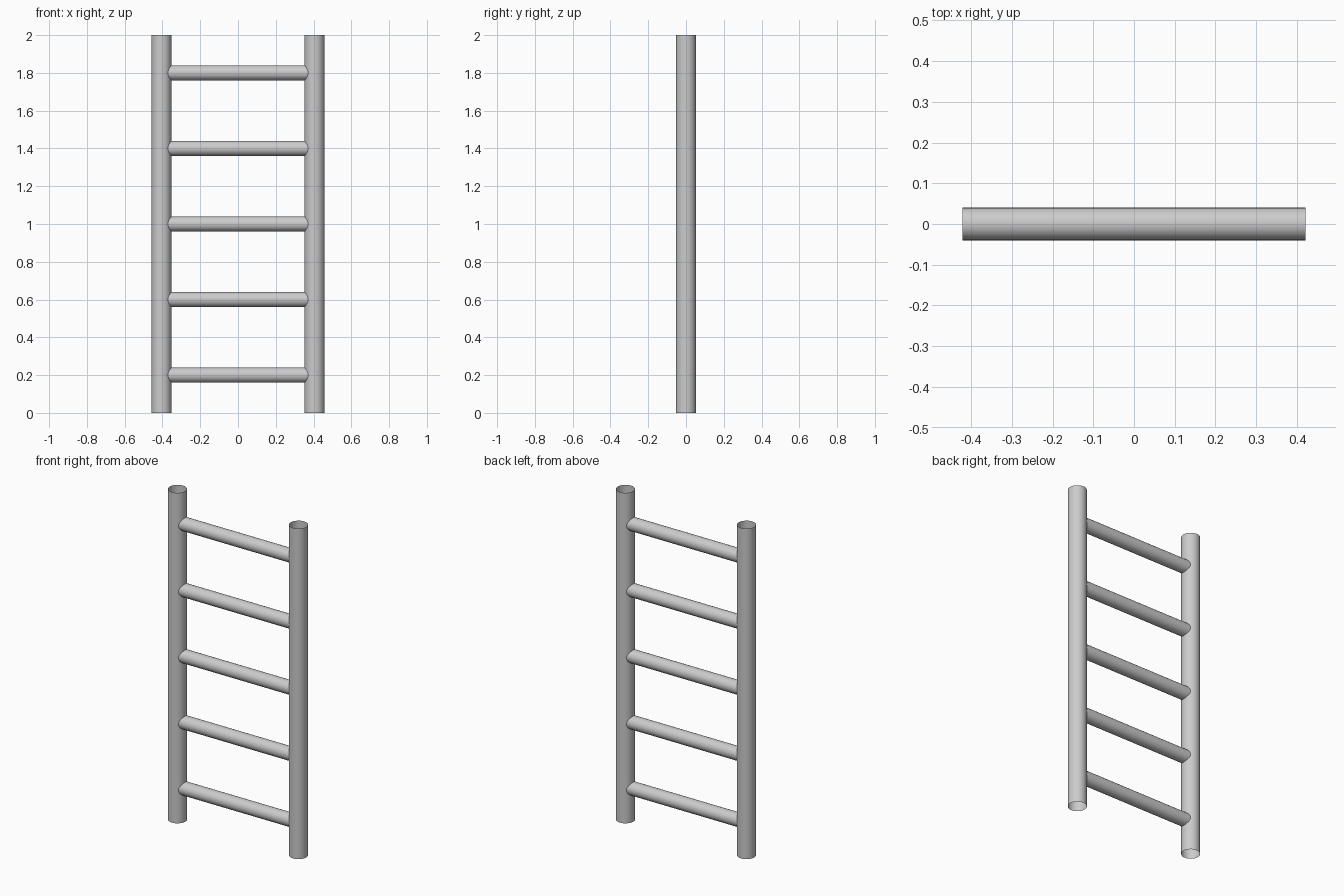
import bpy
from math import pi, radians

if "Cube" in bpy.data.objects:
    bpy.data.objects.remove(bpy.data.objects["Cube"])


def tube(name, radius, length, location, rotation=(0, 0, 0)):
    """Open-ended, smooth-shaded round tube."""
    bpy.ops.mesh.primitive_cylinder_add(
        vertices=32, radius=radius, depth=length, end_fill_type='NOTHING',
        location=location, rotation=rotation)
    obj = bpy.context.object
    obj.name = name
    bpy.ops.object.shade_smooth_by_angle(angle=radians(30))
    return obj


# Upright side rails
for side, x in (("left", -0.405), ("right", 0.405)):
    tube(f"{side}_rail", 0.0525, 2.0, (x, 0, 1.0))

# Evenly spaced rungs running into the rails
for i in range(5):
    tube(f"rung_{i + 1}", 0.04, 0.842, (0, 0, 0.2 + 0.4 * i), (0, pi / 2, 0))
